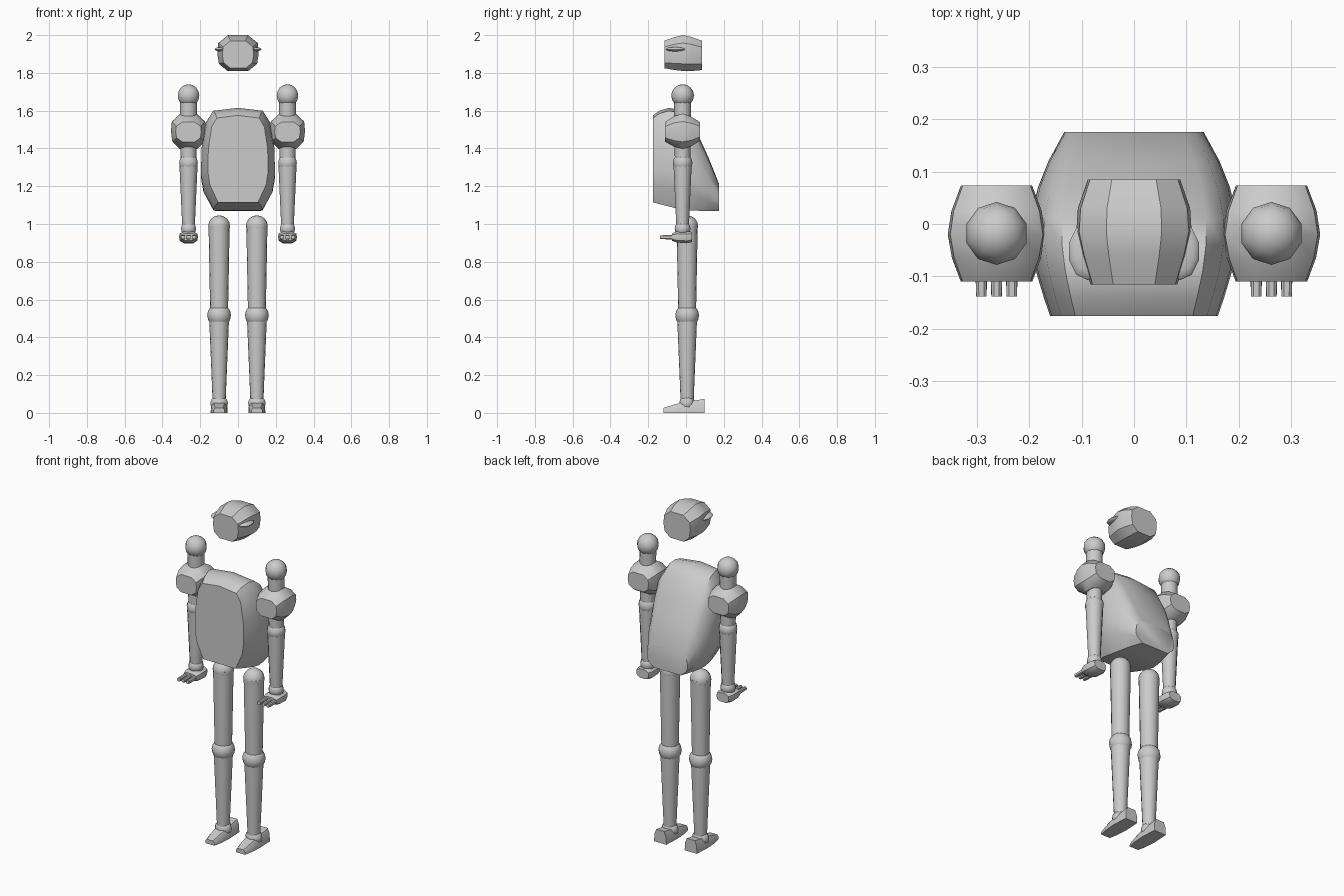
import bpy, bmesh, math

if "Cube" in bpy.data.objects:
    bpy.data.objects.remove(bpy.data.objects["Cube"])


def finish(name, bm, angle=35):
    bmesh.ops.recalc_face_normals(bm, faces=bm.faces[:])
    me = bpy.data.meshes.new(name)
    bm.to_mesh(me)
    bm.free()
    ob = bpy.data.objects.new(name, me)
    bpy.context.collection.objects.link(ob)
    bpy.ops.object.select_all(action='DESELECT')
    ob.select_set(True)
    bpy.context.view_layer.objects.active = ob
    bpy.ops.object.shade_smooth_by_angle(angle=math.radians(angle))
    return ob


def loft(name, half, sections, cx=0.0, angle=35):
    """Stack cross-sections along y. half = (u, v) outline of the right side,
    sections = (y, half width, low z, high z)."""
    left = [(-u, v) for u, v in reversed(half) if u > 0]
    bm = bmesh.new()
    rings = []
    for y, w, lo, hi in sections:
        rings.append([bm.verts.new((cx + u * w, y, lo + v * (hi - lo)))
                      for u, v in half + left])
    n = len(rings[0])
    for a, b in zip(rings, rings[1:]):
        for i in range(n):
            j = (i + 1) % n
            bm.faces.new((a[i], a[j], b[j], b[i]))
    bm.faces.new(rings[0])
    bm.faces.new(rings[-1])
    return finish(name, bm, angle)


def ball(name, c, r, scale=(1, 1, 1), seg=10):
    bm = bmesh.new()
    bmesh.ops.create_uvsphere(bm, u_segments=seg, v_segments=8, radius=r)
    bmesh.ops.scale(bm, vec=scale, verts=bm.verts)
    bmesh.ops.translate(bm, vec=c, verts=bm.verts)
    return finish(name, bm, 50)


def tube(name, c, z0, z1, r0, r1, seg=12):
    bm = bmesh.new()
    bmesh.ops.create_cone(bm, cap_ends=True, segments=seg, radius1=r0,
                          radius2=r1, depth=z1 - z0)
    bmesh.ops.translate(bm, vec=(c[0], c[1], (z0 + z1) / 2), verts=bm.verts)
    return finish(name, bm, 50)


OCT = [(0.5, 0), (0.92, 0.2), (1, 0.5), (0.95, 0.78), (0.48, 1)]

# torso: slopes down towards the back
loft("torso",
     [(0.66, 0), (0.93, 0.2), (1, 0.36), (0.98, 0.62), (0.87, 0.87), (0.7, 0.97), (0, 1)],
     [(-0.175, 0.160, 1.115, 1.575), (-0.14, 0.172, 1.105, 1.600),
      (-0.09, 0.187, 1.093, 1.615), (-0.04, 0.196, 1.080, 1.605),
      (0.01, 0.197, 1.072, 1.565), (0.07, 0.183, 1.070, 1.460),
      (0.12, 0.163, 1.070, 1.350), (0.175, 0.133, 1.070, 1.212)])

# head
loft("head", OCT,
     [(-0.115, 0.083, 1.825, 1.970), (-0.06, 0.100, 1.815, 1.990),
      (-0.015, 0.110, 1.810, 2.000), (0.03, 0.107, 1.810, 1.990),
      (0.085, 0.088, 1.815, 1.970)])

for s, side in ((1, "left"), (-1, "right")):
    # cheek ridge
    ball(side + "_head_ridge", (0.088 * s, -0.052, 1.925), 0.05, (0.75, 1.1, 0.24))

    # shoulder guard
    ax = 0.262 * s
    loft(side + "_shoulder_guard", OCT,
         [(-0.11, 0.068, 1.435, 1.540), (-0.065, 0.085, 1.410, 1.570),
          (-0.02, 0.093, 1.398, 1.583), (0.025, 0.086, 1.410, 1.570),
          (0.073, 0.068, 1.440, 1.540)], ax)

    # arm
    arm = (ax, -0.018)
    ball(side + "_shoulder_ball", (*arm, 1.68), 0.060)
    tube(side + "_upper_arm", arm, 1.32, 1.68, 0.041, 0.046)
    ball(side + "_elbow", (*arm, 1.323), 0.052)
    tube(side + "_forearm", arm, 0.98, 1.31, 0.033, 0.048)
    ball(side + "_wrist", (*arm, 0.975), 0.042)

    # hand and fingers
    loft(side + "_hand", OCT,
         [(-0.075, 0.042, 0.912, 0.950), (-0.05, 0.050, 0.902, 0.960),
          (0.005, 0.050, 0.898, 0.962), (0.032, 0.040, 0.905, 0.958)], ax)
    for i in (-1, 0, 1):
        loft(side + "_finger", OCT,
             [(-0.138, 0.010, 0.920, 0.940), (-0.06, 0.012, 0.918, 0.942)],
             ax + 0.029 * i)

    # leg
    leg = (0.100 * s, 0.006)
    ball(side + "_hip", (*leg, 0.988), 0.058, seg=12)
    tube(side + "_thigh", leg, 0.52, 0.995, 0.047, 0.056, 16)
    ball(side + "_knee", (*leg, 0.516), 0.063, seg=12)
    tube(side + "_shin", leg, 0.05, 0.51, 0.034, 0.053, 16)
    ball(side + "_ankle", (*leg, 0.050), 0.049, (1, 0.85, 0.9))

    # foot
    loft(side + "_foot", [(1, 0), (0.95, 0.6), (0.65, 1)],
         [(-0.12, 0.030, 0.0, 0.026), (-0.07, 0.040, 0.0, 0.042),
          (0.00, 0.045, 0.0, 0.060), (0.04, 0.043, 0.0, 0.064),
          (0.098, 0.040, 0.0, 0.074)], leg[0])
